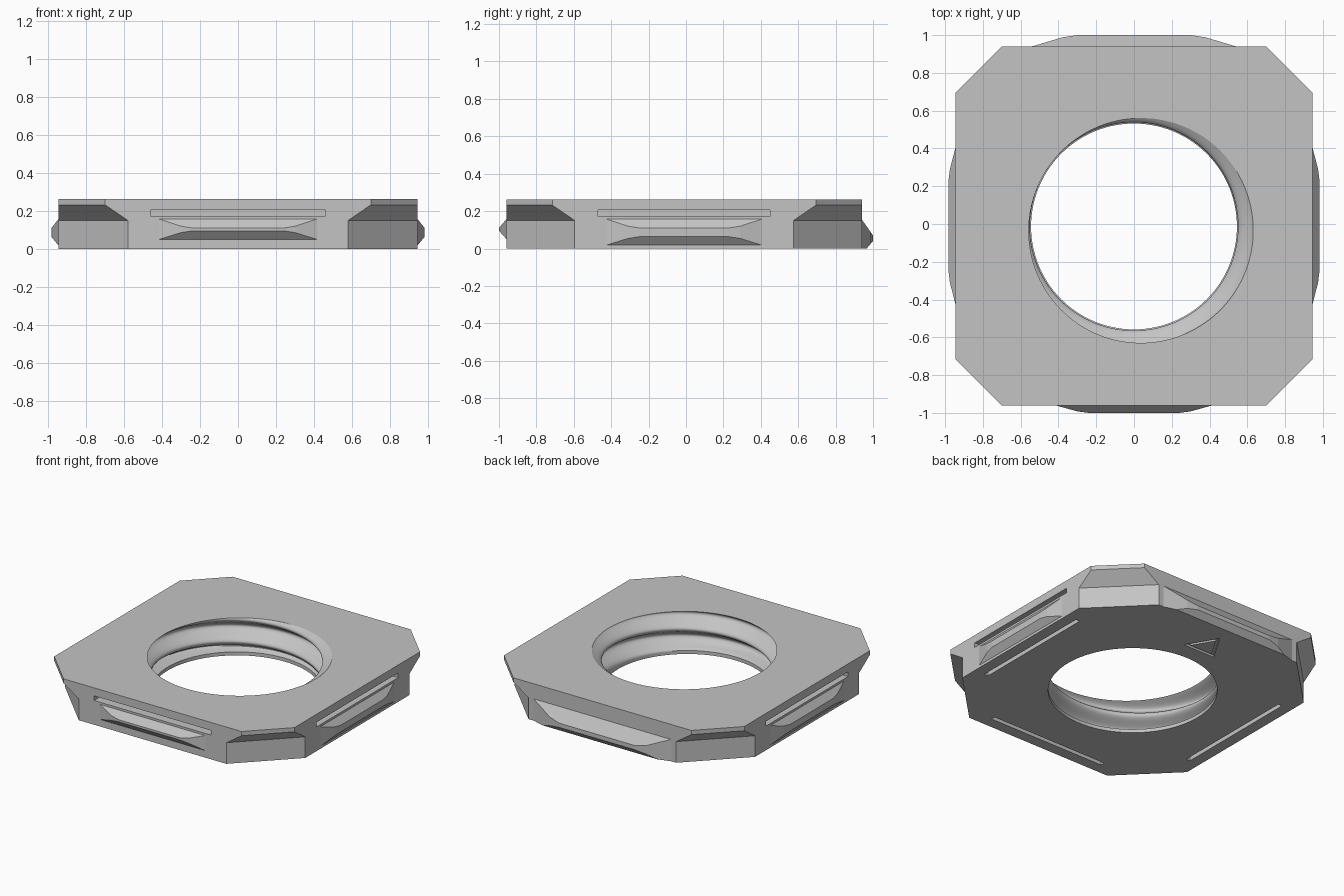
import bpy, bmesh, math
from mathutils import Matrix, Vector

if "Cube" in bpy.data.objects:
    bpy.data.objects.remove(bpy.data.objects["Cube"])

CY = -0.01            # centre of the plate in y
HX, HY, H = 0.945, 0.95, 0.262

grey = bpy.data.materials.new("plain_grey")
grey.diffuse_color = (0.55, 0.55, 0.55, 1)
grey.use_nodes = True
grey.node_tree.nodes["Principled BSDF"].inputs["Base Color"].default_value = grey.diffuse_color


def make(name, bm):
    bmesh.ops.recalc_face_normals(bm, faces=bm.faces[:])
    me = bpy.data.meshes.new(name)
    bm.to_mesh(me)
    bm.free()
    me.materials.append(grey)
    ob = bpy.data.objects.new(name, me)
    bpy.context.collection.objects.link(ob)
    return ob


def loft(rings):
    """Closed solid through rings with equal point counts."""
    bm = bmesh.new()
    rows = [[bm.verts.new(p) for p in ring] for ring in rings]
    n = len(rows[0])
    for a, b in zip(rows, rows[1:]):
        for i in range(n):
            j = (i + 1) % n
            bm.faces.new((a[i], a[j], b[j], b[i]))
    bm.faces.new(rows[0][::-1])
    bm.faces.new(rows[-1])
    return bm


def box(x0, x1, y0, y1, z0, z1):
    return loft([[(x0, y0, z), (x1, y0, z), (x1, y1, z), (x0, y1, z)] for z in (z0, z1)])


def octagon(z, cut):
    a, b = HX - cut, HY - cut
    pts = [(a, -HY), (HX, -b), (HX, b), (a, HY), (-a, HY), (-HX, b), (-HX, -b), (-a, -HY)]
    return [(x, y + CY, z) for x, y in pts]


def turned(bm, angle):
    """Turn a front-facing part round the plate centre."""
    m = Matrix.Translation((0, CY, 0)) @ Matrix.Rotation(angle, 4, 'Z')
    bmesh.ops.transform(bm, matrix=m, verts=bm.verts[:])
    return bm


def subtract(ob, cutter):
    cutter.hide_render = True
    mod = ob.modifiers.new("cut", 'BOOLEAN')
    mod.operation = 'DIFFERENCE'
    mod.solver = 'EXACT'
    mod.object = cutter
    dg = bpy.context.evaluated_depsgraph_get()
    me = bpy.data.meshes.new_from_object(ob.evaluated_get(dg))
    ob.modifiers.clear()
    ob.data = me
    bpy.data.objects.remove(cutter)


# Plate with undercut corners
plate = make("plate", loft([octagon(0, 0.365), octagon(0.15, 0.365),
                            octagon(0.232, 0.245), octagon(H, 0.245)]))

# Threaded hole: rounded helical groove that runs out near the bottom
PITCH, SEG, ROWS = 0.16, 112, 60


def hole_ring(z):
    ring = []
    fade = min(max((z - 0.025) / 0.02, 0), 1)
    for i in range(SEG):
        t = 2 * math.pi * i / SEG
        phase = 2 * math.pi * (z - H) / PITCH - (t + math.pi / 6)
        r = 0.545 + fade * (0.049 + 0.043 * math.cos(phase))
        ring.append((r * math.cos(t), r * math.sin(t) + CY - 0.003, z))
    return ring


subtract(plate, make("hole_cutter", loft(
    [hole_ring(-0.03 + 0.33 * k / ROWS) for k in range(ROWS + 1)])))

# Slits that free the spring tabs on the front, right and left
for angle, half in ((0, HY), (math.pi / 2, HX), (-math.pi / 2, HX)):
    d = half - 0.11
    subtract(plate, make("side_slit", turned(
        box(-0.46, 0.46, -half - 0.05, -d, 0.172, 0.205), angle)))
    subtract(plate, make("bottom_slit", turned(
        box(-0.46, 0.46, -d - 0.03, -d, -0.05, 0.19), angle)))

# Engraved triangle outline on the underside, pointing to the back
bm = bmesh.new()
centre = Vector((0, 0.72, 0))
tri = [Vector((-0.125, 0.65, 0)), Vector((0.125, 0.65, 0)), Vector((0, 0.86, 0))]
rows = [[bm.verts.new(centre + (p - centre) * s + Vector((0, 0, z))) for p in tri]
        for s, z in ((1, -0.05), (1, 0.015), (0.72, 0.015), (0.72, -0.05))]
for k in range(4):
    a, b = rows[k], rows[(k + 1) % 4]
    for i in range(3):
        j = (i + 1) % 3
        bm.faces.new((a[i], a[j], b[j], b[i]))
subtract(plate, make("triangle_cutter", bm))


# Wedge-shaped catches, one per side
def catch(name, angle, wall, depth, widths, base, tip):
    rings = []
    for f, w in zip((0, 0.8, 1), widths):
        lo = base[0] + (tip[0] - base[0]) * f
        hi = base[1] + (tip[1] - base[1]) * f
        y = -wall - depth * f
        rings.append([(-w, y, lo), (w, y, lo), (w, y, hi), (-w, y, hi)])
    rings.insert(0, [(x, y + 0.01, z) for x, y, z in rings[0]])
    bm = loft(rings)
    cut = bmesh.ops.bisect_plane(bm, geom=bm.verts[:] + bm.edges[:] + bm.faces[:],
                                 plane_co=(0, 0, 0), plane_no=(0, 0, -1), clear_outer=True)
    edges = [e for e in cut['geom_cut'] if isinstance(e, bmesh.types.BMEdge)]
    if edges:
        bmesh.ops.holes_fill(bm, edges=edges)
    make(name, turned(bm, angle))


tab = (0.415, 0.3, 0.24)
catch("front_catch", 0, HY, 0.04, tab, (0.05, 0.157), (0.095, 0.11))
catch("right_catch", math.pi / 2, HX, 0.037, tab, (0.018, 0.157), (0.063, 0.11))
catch("left_catch", -math.pi / 2, HX, 0.037, tab, (0.018, 0.157), (0.063, 0.11))
catch("back_catch", math.pi, HY, 0.06, (0.54, 0.38, 0.3), (-0.03, 0.155), (0.04, 0.07))

# Smooth the thread, keep the plate edges sharp
for ob in bpy.context.collection.objects:
    ob.select_set(ob == plate)
bpy.context.view_layer.objects.active = plate
bpy.ops.object.shade_smooth_by_angle(angle=math.radians(30))
